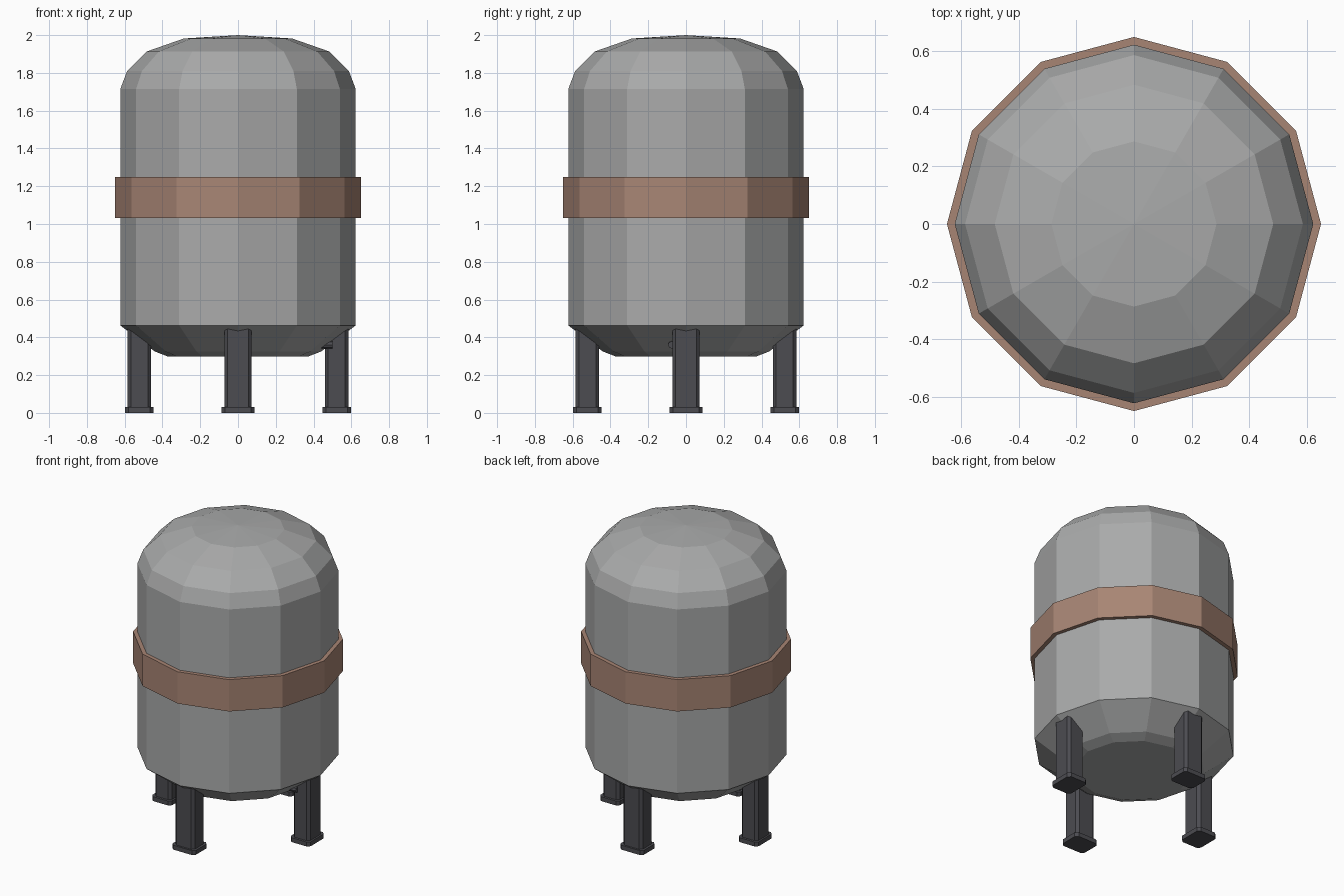
import bpy, bmesh
from math import pi, sin, cos
from mathutils import Matrix, Vector

if "Cube" in bpy.data.objects:
    bpy.data.objects.remove(bpy.data.objects["Cube"])

SIDES = 12


def material(name, rgb):
    m = bpy.data.materials.new(name)
    m.use_nodes = True
    m.diffuse_color = (*rgb, 1)
    m.node_tree.nodes["Principled BSDF"].inputs["Base Color"].default_value = (*rgb, 1)
    return m


steel = material("grey steel", (0.40, 0.405, 0.405))
copper = material("copper brown", (0.39, 0.235, 0.175))
iron = material("dark iron", (0.072, 0.072, 0.082))


def add_object(name, bm, mat):
    bmesh.ops.recalc_face_normals(bm, faces=bm.faces[:])
    mesh = bpy.data.meshes.new(name)
    bm.to_mesh(mesh)
    bm.free()
    mesh.materials.append(mat)
    ob = bpy.data.objects.new(name, mesh)
    bpy.context.collection.objects.link(ob)
    return ob


def lathe(name, profile, mat, closed=False):
    """Turn a radius/height profile around the vertical axis."""
    bm = bmesh.new()
    rings = []
    for r, z in profile:
        if r == 0:
            rings.append([bm.verts.new((0, 0, z))] * SIDES)
        else:
            rings.append([bm.verts.new((r * cos(2 * pi * i / SIDES),
                                        r * sin(2 * pi * i / SIDES), z))
                          for i in range(SIDES)])
    pairs = list(zip(rings, rings[1:]))
    if closed:
        pairs.append((rings[-1], rings[0]))
    for low, high in pairs:
        for i in range(SIDES):
            j = (i + 1) % SIDES
            corners = [low[i], low[j], high[j], high[i]]
            bm.faces.new(list(dict.fromkeys(corners)))
    return add_object(name, bm, mat)


def chamfered_post(name, size, centre, chamfer, turn, mat):
    """Box with its upright edges cut, turned around the tank axis."""
    bm = bmesh.new()
    bmesh.ops.create_cube(bm, size=1)
    bmesh.ops.scale(bm, vec=size, verts=bm.verts)
    upright = [e for e in bm.edges
               if abs(e.verts[0].co.z - e.verts[1].co.z) > size[2] / 2]
    bmesh.ops.bevel(bm, geom=upright, offset=chamfer, segments=1, affect='EDGES')
    bmesh.ops.transform(bm, verts=bm.verts,
                        matrix=Matrix.Rotation(turn, 4, 'Z') @ Matrix.Translation(Vector(centre)))
    return add_object(name, bm, mat)


# Tank body with shallow base and stepped dome
lathe("tank_body", [(0, 0.298), (0.37, 0.298), (0.44, 0.325), (0.623, 0.463),
                    (0.623, 1.715), (0.587, 1.81), (0.484, 1.913),
                    (0.287, 1.982), (0, 2.0)], steel)

# Band around the middle
lathe("middle_band", [(0.60, 1.033), (0.65, 1.033), (0.65, 1.25), (0.60, 1.25)],
      copper, closed=True)

# Four legs with foot plates
for k, side in enumerate(("left", "back", "right", "front")):
    turn = k * pi / 2
    chamfered_post(side + "_leg", (0.125, 0.145, 0.43), (0.522, 0, 0.235),
                   0.018, turn, iron)
    chamfered_post(side + "_foot", (0.15, 0.176, 0.03), (0.522, 0, 0.015),
                   0.018, turn, iron)

# Small drain stub beside the left leg
bm = bmesh.new()
bmesh.ops.create_cone(bm, cap_ends=True, segments=8, radius1=0.02, radius2=0.02, depth=0.08)
bmesh.ops.transform(bm, verts=bm.verts, matrix=Matrix.Translation((0.46, -0.075, 0.36))
                    @ Matrix.Rotation(pi / 2, 4, 'Y'))
add_object("drain_stub", bm, iron)
